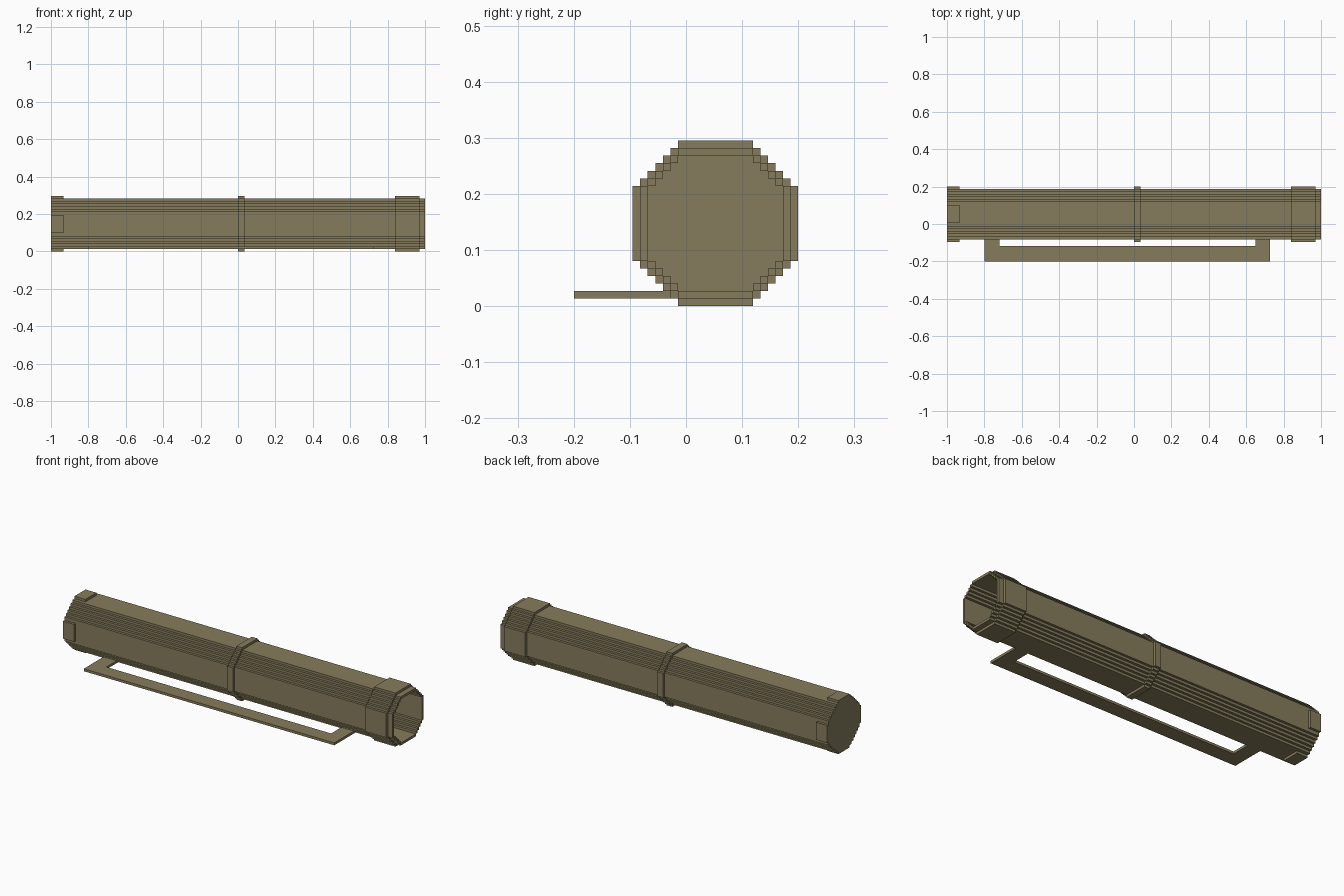
import bpy, bmesh

if "Cube" in bpy.data.objects:
    bpy.data.objects.remove(bpy.data.objects["Cube"])

U = 0.01341            # size of one stair step
CY, CZ = 0.0525, 0.1475  # tube axis

olive = bpy.data.materials.new("olive_drab")
olive.diffuse_color = (0.238, 0.202, 0.107, 1)
olive.use_nodes = True
olive.node_tree.nodes["Principled BSDF"].inputs["Base Color"].default_value = olive.diffuse_color


def stair_loop(r):
    """Stepped octagon: flat sides r steps out, 5 steps half-width."""
    quarter = []
    a, b = r, 5
    while True:
        quarter.append((a, b))
        if a == 5:
            break
        quarter.append((a - 1, b))
        a, b = a - 1, b + 1
    pts = []
    for _ in range(4):
        pts += quarter
        quarter = [(-y, x) for x, y in quarter]
    return [(CY + y * U, CZ + z * U) for y, z in pts]


def finish(name, bm):
    bmesh.ops.recalc_face_normals(bm, faces=bm.faces)
    me = bpy.data.meshes.new(name)
    bm.to_mesh(me)
    bm.free()
    me.materials.append(olive)
    ob = bpy.data.objects.new(name, me)
    bpy.context.collection.objects.link(ob)


def stepped_tube(name, r_out, r_in, x0, x1, floor=None):
    """Hollow stepped tube; floor closes the low-x end with a cap."""
    bm = bmesh.new()

    def ring(r, x):
        return [bm.verts.new((x, y, z)) for y, z in stair_loop(r)]

    def wall(a, b):
        n = len(a)
        for i in range(n):
            j = (i + 1) % n
            bm.faces.new((a[i], a[j], b[j], b[i]))

    def rim(x):
        # end face between the outer and inner outlines, one quad per flat and step
        s = r_in - 5
        cells = [(-5, 5, r_in, r_out)]
        for k in range(s + (r_out - r_in)):
            cells.append((5 + k, 6 + k, r_in - 1 - k, r_out - 1 - k))
        cells = [c for c in cells if c[0] == -5 or c[2] >= 5]
        for q in range(4):
            for a0, a1, b0, b1 in cells:
                vs = []
                for a, b in ((a0, b0), (a1, b0), (a1, b1), (a0, b1)):
                    for _ in range(q):
                        a, b = -b, a
                    vs.append(bm.verts.new((x, CY + a * U, CZ + b * U)))
                bm.faces.new(vs)

    wall(ring(r_out, x0), ring(r_out, x1))
    inner0, inner1 = ring(r_in, x0 if floor is None else floor), ring(r_in, x1)
    wall(inner0, inner1)
    rim(x1)
    if floor is None:
        rim(x0)
    else:
        bm.faces.new(inner0)
        bm.faces.new(ring(r_out, x0))
    bmesh.ops.remove_doubles(bm, verts=bm.verts, dist=1e-5)
    finish(name, bm)


def box(name, x0, x1, y0, y1, z0, z1):
    bm = bmesh.new()
    bmesh.ops.create_cube(bm, size=1)
    for v in bm.verts:
        v.co = ((x0 + x1) / 2 + v.co.x * (x1 - x0),
                (y0 + y1) / 2 + v.co.y * (y1 - y0),
                (z0 + z1) / 2 + v.co.z * (z1 - z0))
    finish(name, bm)


# Main tube, closed at the left end, and its raised bands
stepped_tube("tube", 10, 9, -1, 1, floor=-1 + U)
stepped_tube("middle_band", 11, 10, 0, 0.035)
stepped_tube("muzzle_band", 11, 10, 0.84, 0.97)

# Four small lugs around the closed end
h, r0, r1 = 3.6 * U, 10 * U, 11 * U
for side, s in (("low", -1), ("high", 1)):
    lo, hi = sorted((s * r0, s * r1))
    box("end_lug_z_" + side, -1, -0.933, CY - h, CY + h, CZ + lo, CZ + hi)
    box("end_lug_y_" + side, -1, -0.933, CY + lo, CY + hi, CZ - h, CZ + h)

# Flat side handle: two legs and a long bar
z0, z1 = CZ - 10 * U, CZ - 9 * U
box("handle_bar", -0.80, 0.727, -0.20, -0.118, z0, z1)
box("handle_leg_left", -0.80, -0.72, -0.118, CY - 5 * U, z0, z1)
box("handle_leg_right", 0.65, 0.727, -0.118, CY - 5 * U, z0, z1)
